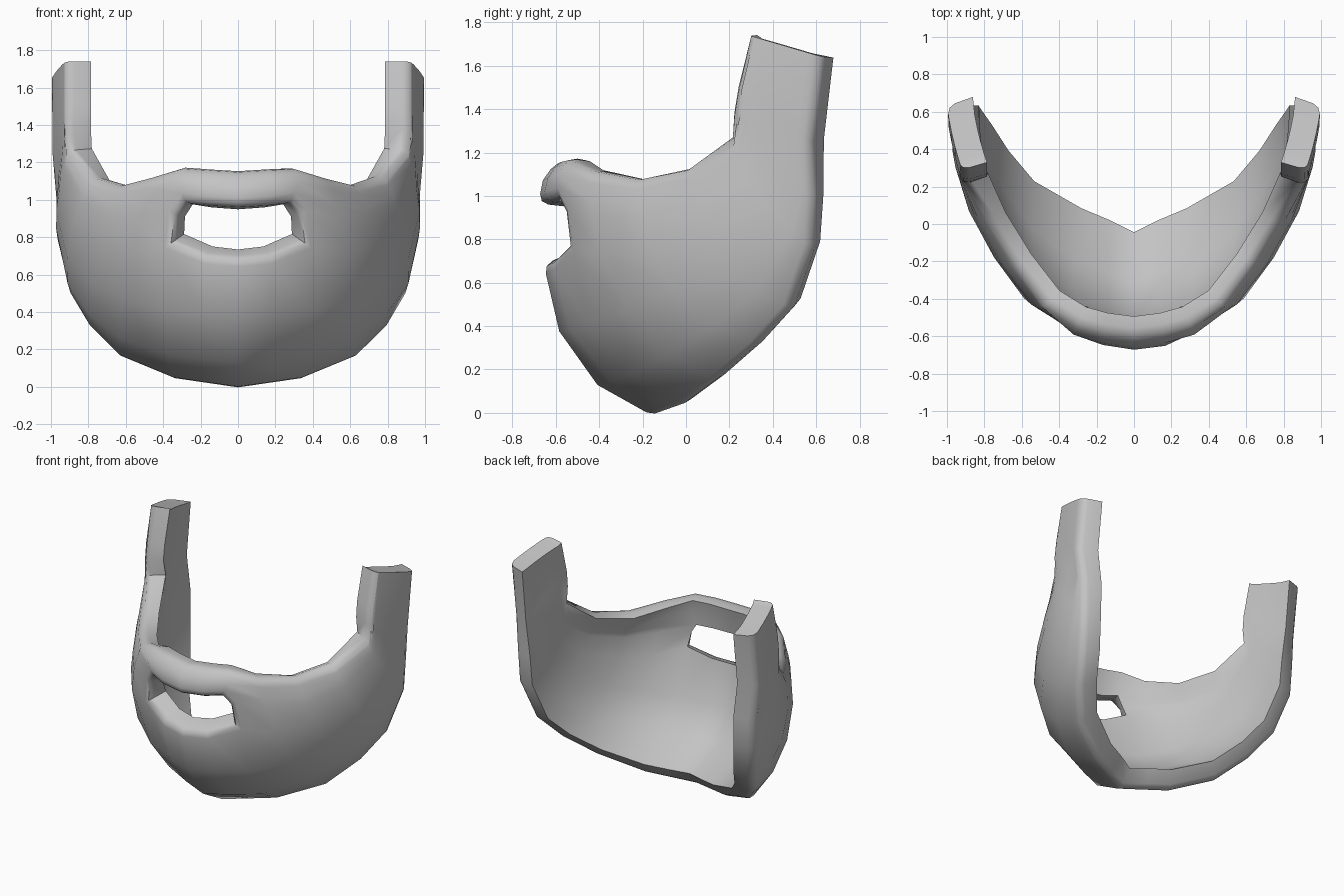
import bpy, bmesh
from mathutils import Vector

if "Cube" in bpy.data.objects:
    bpy.data.objects.remove(bpy.data.objects["Cube"])

# Guide curves from the chin centre round to the strap end: top edge and jaw edge
top_edge = [(0, -.6, 1.16), (.16, -.58, 1.17), (.3, -.54, 1.18), (.47, -.43, 1.13),
            (.63, -.22, 1.09), (.77, 0, 1.13), (.9, .2, 1.27), (.92, .21, 1.38),
            (.92, .23, 1.5), (.92, .29, 1.74)]
jaw_edge = [(0, -.14, -.02), (.17, -.07, .005), (.34, 0, .03), (.63, .16, .15),
            (.79, .34, .31), (.89, .49, .48), (.96, .59, .77), (.97, .6, 1),
            (1, .58, 1.25), (1, .63, 1.64)]
# Bulge handles under the lip and under the cheek
upper_handle = [(0, -.73, .75), (.18, -.7, .76), (.42, -.63, .78), (.62, -.48, .8),
                (.78, -.27, .82), (.92, 0, .9), (.97, .28, 1.05)]
lower_handle = [(0, -.68, .15), (.19, -.62, .16), (.42, -.52, .19), (.66, -.3, .27),
                (.82, -.05, .39), (.94, .2, .55), (.99, .42, .88)]
steps = [0, .07, .15, .2, .35, .58, .8, 1]
LAST_COLUMN, LAST_ROW = len(top_edge) - 1, len(steps) - 1
MOUTH_COLUMNS, MOUTH_ROWS = 2, (2, 3)
STRAP_COLUMN = 6


def column_points(i):
    """Points down one column, from the top edge to the jaw edge."""
    a, d = Vector(top_edge[i]), Vector(jaw_edge[i])
    if i < len(upper_handle):
        b, c = Vector(upper_handle[i]), Vector(lower_handle[i])
    else:
        bow = Vector((.012, 0, 0))
        b, c = a.lerp(d, 1 / 3) + bow, a.lerp(d, 2 / 3) + bow
    for t in steps:
        s = 1 - t
        yield a * s**3 + b * (3 * s * s * t) + c * (3 * s * t * t) + d * t**3


def in_mouth(i, row):
    return -MOUTH_COLUMNS <= i < MOUTH_COLUMNS and row in MOUTH_ROWS


def add_skin(grid, cells):
    return {(i, row): bm.faces.new((grid[i, row], grid[i, row + 1],
                                    grid[i + 1, row + 1], grid[i + 1, row]))
            for i, row in cells}


# Outer skin grid, both sides
bm = bmesh.new()
outer = {}
for i in range(-LAST_COLUMN, LAST_COLUMN + 1):
    for row, p in enumerate(column_points(abs(i))):
        outer[i, row] = bm.verts.new((-p.x if i < 0 else p.x, p.y, p.z))
cells = [(i, row) for i in range(-LAST_COLUMN, LAST_COLUMN) for row in range(LAST_ROW)]
outer_faces = add_skin(outer, cells)

# Rounded mouth corners
first, final = MOUTH_ROWS[0], MOUTH_ROWS[-1] + 1
for side in (-1, 1):
    edge = side * MOUTH_COLUMNS
    outer[edge, first].co.x -= side * .06
    outer[edge, first + 1].co.x -= side * .025
    outer[edge, final].co.x -= side * .03
    outer[edge, final].co.z += .055
    outer[side, final].co.z += .005
bm.normal_update()

# Inner skin, slimmer behind the lip, with wider rims
inner = {}
for (i, row), v in outer.items():
    slim = v.co.z > .9 and abs(i) < STRAP_COLUMN
    p = v.co - v.normal * (.11 if slim else .14)
    if row == 0:
        p.z += .01
    elif row == LAST_ROW:
        p.y += .03
    elif row == final and abs(i) <= MOUTH_COLUMNS:
        p.z += .03
    inner[i, row] = bm.verts.new(p)
add_skin(inner, [cell for cell in cells if not in_mouth(*cell)])

# Raised upper lip, then open the mouth
for i in range(-MOUTH_COLUMNS, MOUTH_COLUMNS + 1):
    for row in (first - 1, first):
        outer[i, row].co.y -= .035
bmesh.ops.delete(bm, geom=[f for cell, f in outer_faces.items() if in_mouth(*cell)],
                 context="FACES")

# Rims joining both skins; long rims and the mouth get a rounded outer edge
key_of = {v: key for key, v in outer.items() if v.is_valid}
soft = []
for e in [e for e in bm.edges if e.is_boundary and e.verts[0] in key_of]:
    a, b = e.verts
    ka, kb = key_of[a], key_of[b]
    bm.faces.new((a, b, inner[kb], inner[ka]))
    if not (abs(ka[0]) == abs(kb[0]) == LAST_COLUMN):
        soft.append(e)
bmesh.ops.recalc_face_normals(bm, faces=bm.faces)
bmesh.ops.bevel(bm, geom=soft, offset=.045, offset_type="OFFSET", segments=2,
                profile=.5, affect="EDGES", clamp_overlap=False)

mesh = bpy.data.meshes.new("beard")
bm.to_mesh(mesh)
bm.free()
beard = bpy.data.objects.new("beard", mesh)
bpy.context.collection.objects.link(beard)

# Colour
grey = bpy.data.materials.new("plain grey")
grey.use_nodes = True
colour = (.55, .55, .55, 1)
grey.diffuse_color = colour
grey.node_tree.nodes["Principled BSDF"].inputs["Base Color"].default_value = colour
mesh.materials.append(grey)

# Smooth shading with crisp inner rims
bpy.ops.object.select_all(action="DESELECT")
beard.select_set(True)
bpy.context.view_layer.objects.active = beard
bpy.ops.object.shade_smooth_by_angle(angle=.9)
